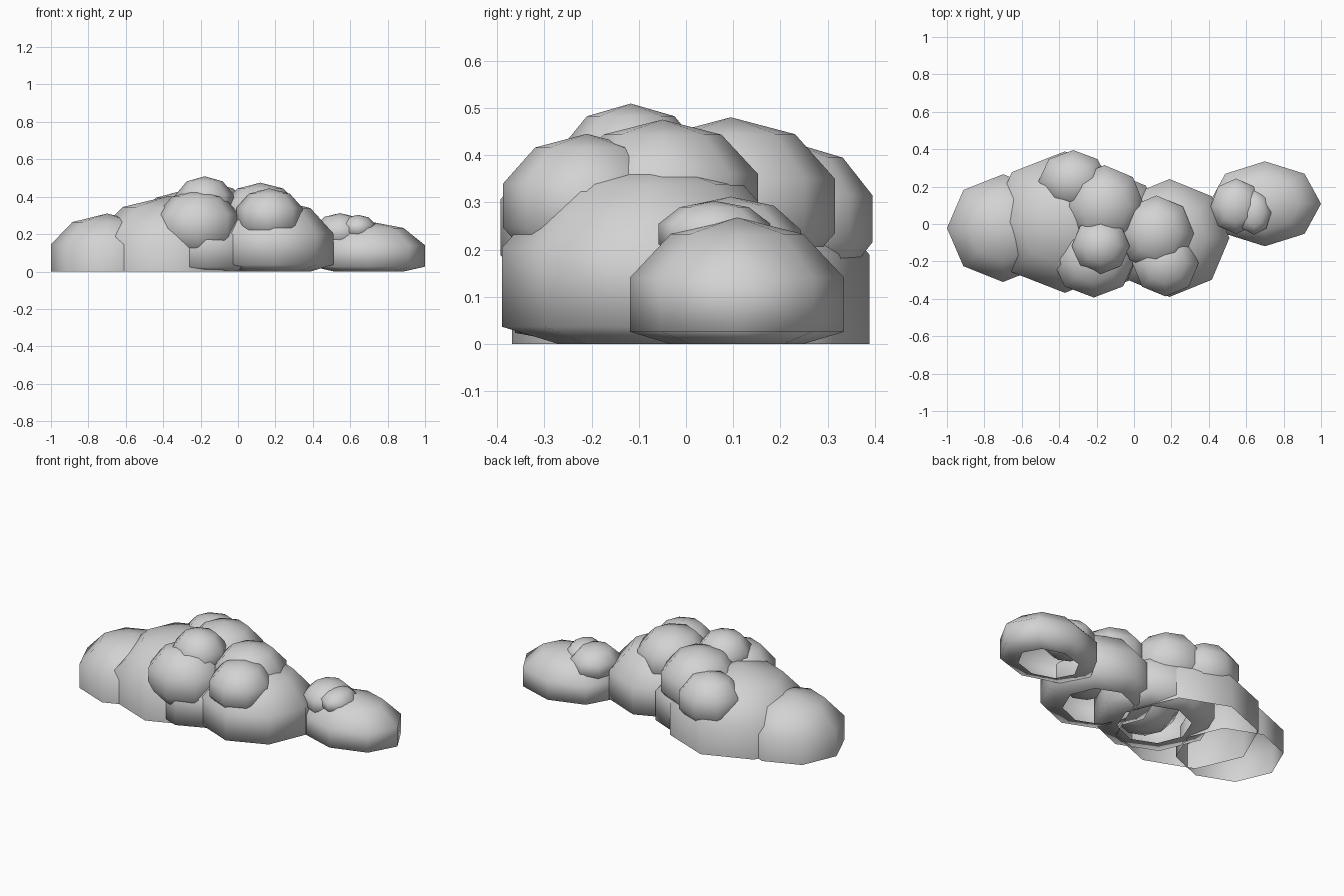
import bpy, bmesh
from mathutils import Matrix

if "Cube" in bpy.data.objects:
    bpy.data.objects.remove(bpy.data.objects["Cube"])

# single pale grey material
mat = bpy.data.materials.new("pale_grey")
mat.diffuse_color = (0.65, 0.65, 0.65, 1)
mat.use_nodes = True
mat.node_tree.nodes["Principled BSDF"].inputs["Base Color"].default_value = mat.diffuse_color

RING = 0.951  # widest ring of an 8 x 5 sphere relative to its radius


def puff(name, centre, half_x, half_y, rad_z):
    """Low-poly smooth sphere, pressed against the ground and left open below."""
    bm = bmesh.new()
    bmesh.ops.create_uvsphere(bm, u_segments=8, v_segments=5, radius=1)
    m = Matrix.Translation(centre) @ Matrix.Diagonal((half_x / RING, half_y / RING, rad_z, 1))
    bm.transform(m)
    for v in bm.verts:
        v.co.z = max(v.co.z, 0)
    flat = [f for f in bm.faces if all(v.co.z < 1e-4 for v in f.verts)]
    bmesh.ops.delete(bm, geom=flat, context='FACES')
    for f in bm.faces:
        f.smooth = True
    me = bpy.data.meshes.new(name)
    bm.to_mesh(me)
    bm.free()
    me.materials.append(mat)
    ob = bpy.data.objects.new(name, me)
    bpy.context.collection.objects.link(ob)


# base puffs resting on the ground
puff("base_left", (-0.70, -0.022, 0.071), 0.30, 0.288, 0.239)
puff("base_large", (-0.37, 0.01, 0.094), 0.40, 0.378, 0.31)
puff("base_middle", (-0.17, -0.03, 0.11), 0.33, 0.332, 0.28)
puff("base_right", (0.19, -0.075, 0.12), 0.32, 0.315, 0.27)
puff("base_far_right", (0.70, 0.108, 0.083), 0.30, 0.227, 0.185)

# upper puffs
puff("upper_front_left", (-0.215, -0.19, 0.247), 0.222, 0.203, 0.19)
puff("upper_front_right", (0.168, -0.21, 0.293), 0.177, 0.177, 0.152)
puff("upper_centre", (0.12, -0.05, 0.309), 0.20, 0.202, 0.166)
puff("upper_back", (-0.158, 0.095, 0.292), 0.215, 0.22, 0.188)
puff("upper_back_left", (-0.325, 0.23, 0.265), 0.185, 0.165, 0.16)
puff("crown", (-0.178, -0.117, 0.369), 0.155, 0.15, 0.14)

# small puffs on the far right base
puff("small_left", (0.545, 0.095, 0.21), 0.135, 0.148, 0.102)
puff("small_right", (0.642, 0.06, 0.233), 0.092, 0.118, 0.07)
